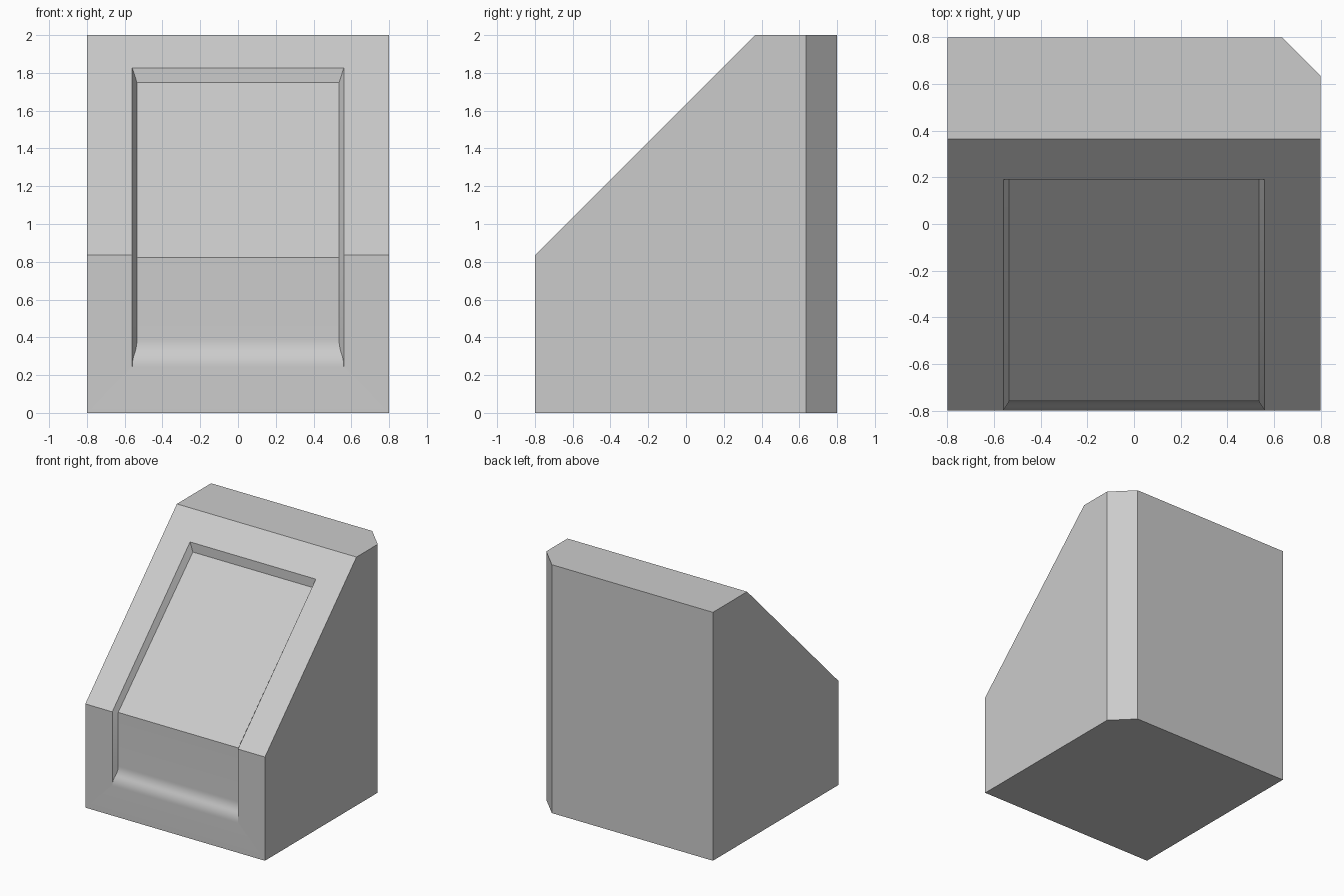
import bpy, bmesh
from math import radians

cube = bpy.data.objects.get("Cube")
if cube:
    bpy.data.objects.remove(cube, do_unlink=True)

# Main sizes
W, FRONT, BACK, TOP = 0.8, -0.8, 0.8, 2.0
LIP, RIDGE = 0.835, 0.365          # height of slope foot, y of slope head
CUT = 0.635                        # start of the rear corner chamfer
OUTER, INNER, DEPTH = 0.56, 0.535, 0.04

mat = bpy.data.materials.new("light grey")
grey = (0.6, 0.6, 0.6, 1)
mat.diffuse_color = grey
mat.use_nodes = True
mat.node_tree.nodes["Principled BSDF"].inputs["Base Color"].default_value = grey

bm = bmesh.new()


def vert(x, y, z):
    return bm.verts.new((x, y, z))


def curve(a, b, c, steps=6):
    """Quadratic fillet from a to c with corner b, without its first point."""
    pts = []
    for i in range(1, steps + 1):
        t = i / steps
        pts.append(tuple((1 - t) ** 2 * p + 2 * t * (1 - t) * q + t * t * r
                         for p, q, r in zip(a, b, c)))
    return pts


# Recess path down the middle, as (y, z): slope, front, then a soft run-out
start, middle, end = (FRONT + DEPTH, 0.39), (FRONT + DEPTH / 2, 0.315), (FRONT, 0.24)
path = [(0.19, 1.75), (FRONT + DEPTH, 0.822), start]
path += curve(start, (FRONT + DEPTH, 0.35), middle)
path += curve(middle, (FRONT, 0.28), end)

# Floor and rim vertices on each side, meeting where the recess runs out
floor, rim = {}, {}
for s in (1, -1):
    floor[s], rim[s] = [], []
    for i, (y, z) in enumerate(path):
        x = OUTER - (OUTER - INNER) * min(1, (y - FRONT) / DEPTH)
        outer = (0.19, 1.825) if i == 0 else (FRONT, LIP if i == 1 else z)
        rim[s].append(vert(s * OUTER, *outer))
        last = i == len(path) - 1
        floor[s].append(rim[s][-1] if last else vert(s * x, y, z))

# Recess floor, side walls and top wall
for i in range(len(path) - 1):
    bm.faces.new((floor[1][i], floor[1][i + 1], floor[-1][i + 1], floor[-1][i]))
    for s in (1, -1):
        ring = [rim[s][i], rim[s][i + 1], floor[s][i + 1], floor[s][i]]
        bm.faces.new(list(dict.fromkeys(ring)))
bm.faces.new((rim[1][0], floor[1][0], floor[-1][0], rim[-1][0]))

# Outer corners
foot = {s: vert(s * W, FRONT, 0) for s in (1, -1)}
lip = {s: vert(s * W, FRONT, LIP) for s in (1, -1)}
head = {s: vert(s * W, RIDGE, TOP) for s in (1, -1)}
rear = [(W, CUT), (CUT, BACK), (-W, BACK)]
low = [vert(x, y, 0) for x, y in rear]
high = [vert(x, y, TOP) for x, y in rear]

# Sloped and front faces around the recess
bm.faces.new((lip[-1], rim[-1][1], rim[-1][0], rim[1][0], rim[1][1],
              lip[1], head[1], head[-1]))
bm.faces.new([foot[-1], foot[1], lip[1]] + rim[1][1:] + rim[-1][:0:-1] + [lip[-1]])

# Sides, back, chamfer, top and base
bm.faces.new((foot[1], low[0], high[0], head[1], lip[1]))
bm.faces.new((foot[-1], lip[-1], head[-1], high[2], low[2]))
for i in range(2):
    bm.faces.new((low[i], low[i + 1], high[i + 1], high[i]))
bm.faces.new([head[-1], head[1]] + high)
bm.faces.new([foot[-1], foot[1]] + low)
bmesh.ops.recalc_face_normals(bm, faces=bm.faces)

mesh = bpy.data.meshes.new("sloped_block")
bm.to_mesh(mesh)
bm.free()
mesh.materials.append(mat)
block = bpy.data.objects.new("sloped_block", mesh)
bpy.context.collection.objects.link(block)

# Smooth only the soft run-out
bpy.ops.object.select_all(action='DESELECT')
block.select_set(True)
bpy.context.view_layer.objects.active = block
bpy.ops.object.shade_smooth_by_angle(angle=radians(30))
